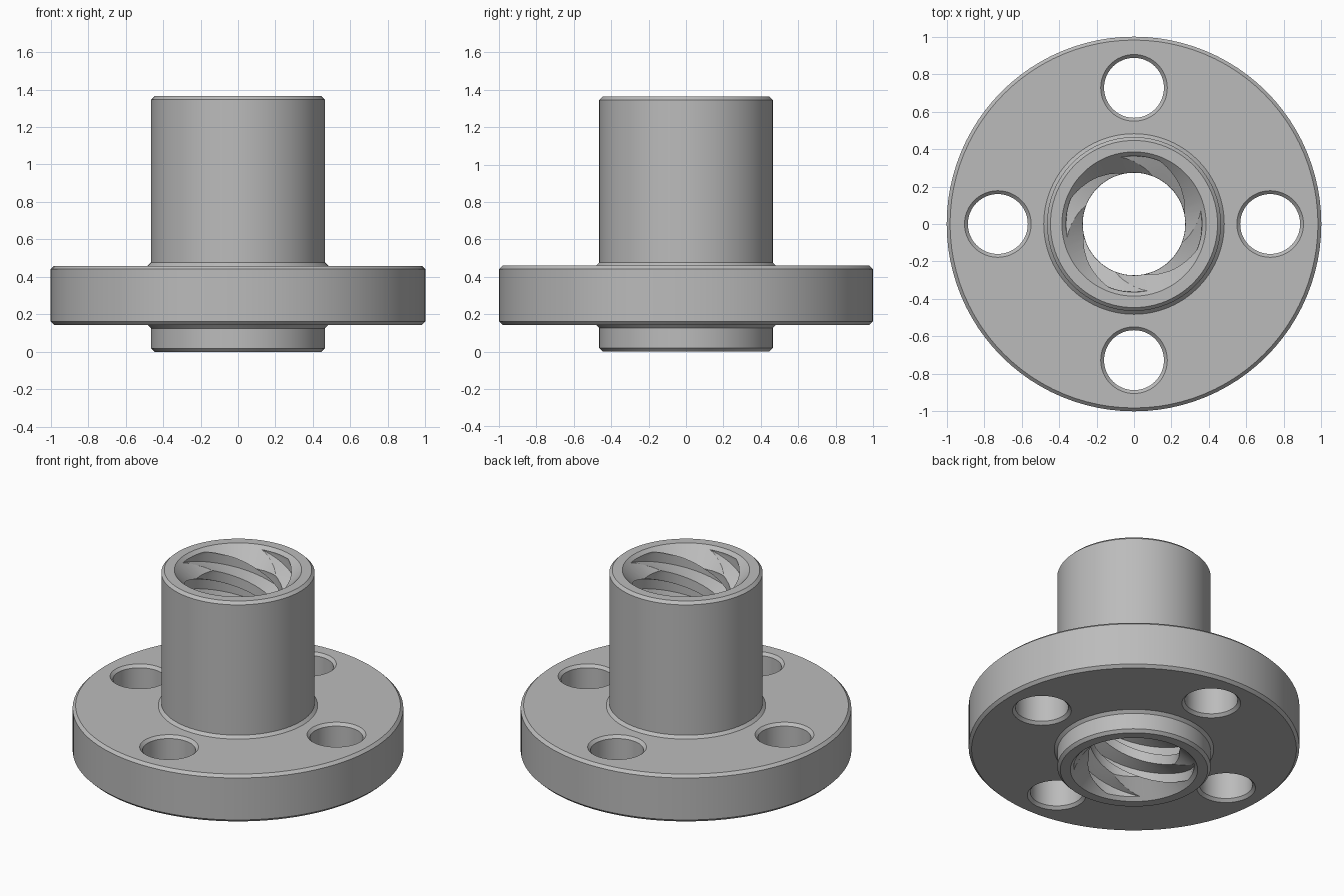
import bpy, bmesh, math

cube = bpy.data.objects.get("Cube")
if cube:
    bpy.data.objects.remove(cube, do_unlink=True)

HEIGHT = 1.364
BODY_R, FLANGE_R = 0.464, 1.0
FLANGE_LOW, FLANGE_TOP = 0.143, 0.459
EDGE = 0.018
MINOR_R, MAJOR_R, MOUTH_R = 0.275, 0.364, 0.385
LEAD, STARTS = 0.727, 4

metal = bpy.data.materials.new("grey metal")
metal.use_nodes = True
grey = (0.5, 0.5, 0.5, 1)
metal.diffuse_color = grey
metal.node_tree.nodes["Principled BSDF"].inputs["Base Color"].default_value = grey


def loft(name, rings):
    """Closed solid from a stack of equal-length rings of points."""
    bm = bmesh.new()
    rows = [[bm.verts.new(p) for p in ring] for ring in rings]
    n = len(rows[0])
    for low, high in zip(rows, rows[1:]):
        for i in range(n):
            j = (i + 1) % n
            bm.faces.new((low[i], low[j], high[j], high[i]))
    bm.faces.new(rows[0][::-1])
    bm.faces.new(rows[-1])
    bmesh.ops.recalc_face_normals(bm, faces=bm.faces)
    mesh = bpy.data.meshes.new(name)
    bm.to_mesh(mesh)
    bm.free()
    mesh.materials.append(metal)
    obj = bpy.data.objects.new(name, mesh)
    bpy.context.collection.objects.link(obj)
    return obj


def lathe(name, profile, segments=96, x=0, y=0):
    """Turned solid from (radius, height) points."""
    turns = [math.tau * i / segments for i in range(segments)]
    return loft(name, [[(x + r * math.cos(a), y + r * math.sin(a), z) for a in turns]
                       for r, z in profile])


def cut(target, cutter):
    mod = target.modifiers.new("cut", "BOOLEAN")
    mod.operation, mod.solver, mod.object = "DIFFERENCE", "EXACT", cutter
    bpy.context.view_layer.objects.active = target
    bpy.ops.object.modifier_apply(modifier=mod.name)
    bpy.data.objects.remove(cutter, do_unlink=True)


# Turned body: sleeve, flange and small sloped collars where they meet
nut = lathe("flanged_nut", [
    (BODY_R - EDGE, 0), (BODY_R, EDGE),
    (BODY_R, FLANGE_LOW - EDGE), (BODY_R + EDGE, FLANGE_LOW),
    (FLANGE_R - EDGE, FLANGE_LOW), (FLANGE_R, FLANGE_LOW + EDGE),
    (FLANGE_R, FLANGE_TOP - EDGE), (FLANGE_R - EDGE, FLANGE_TOP),
    (BODY_R + EDGE, FLANGE_TOP), (BODY_R, FLANGE_TOP + EDGE),
    (BODY_R, HEIGHT - EDGE), (BODY_R - EDGE, HEIGHT)])

# Four bolt holes, bevelled at both faces
HOLE_R, OVER = 0.16, 0.05
for k in range(4):
    a = k * math.pi / 2
    wide = HOLE_R + EDGE + OVER
    cut(nut, lathe("bolt_hole_cutter", [
        (wide, FLANGE_LOW - OVER), (HOLE_R, FLANGE_LOW + EDGE),
        (HOLE_R, FLANGE_TOP - EDGE), (wide, FLANGE_TOP + OVER)],
        48, 0.727 * math.cos(a), 0.727 * math.sin(a)))

# Four-start trapezoidal thread: a twisted lobed bore
PITCH = math.tau / STARTS
FLAT, FLANK = 0.366 * PITCH, 0.134 * PITCH
section = []
for s in range(STARTS):
    a = s * PITCH
    for r0, r1, width, steps in ((MAJOR_R, MAJOR_R, FLAT, 8), (MAJOR_R, MINOR_R, FLANK, 2),
                                 (MINOR_R, MINOR_R, FLAT, 8), (MINOR_R, MAJOR_R, FLANK, 2)):
        for i in range(steps):
            t = i / steps
            section.append((r0 + (r1 - r0) * t, a + width * t))
        a += width
phase = math.radians(102) - FLAT
rows = 90
rings = []
for i in range(rows + 1):
    z = -0.06 + (HEIGHT + 0.12) * i / rows
    twist = phase + math.tau * (z - HEIGHT + 0.02) / LEAD
    rings.append([(r * math.cos(a + twist), r * math.sin(a + twist), z) for r, a in section])
cut(nut, loft("thread_cutter", rings))

# Countersunk mouths at both ends of the bore
for end, way in ((0, 1), (HEIGHT, -1)):
    cut(nut, lathe("mouth_cutter", [
        (MOUTH_R + OVER, end - way * OVER), (MOUTH_R - 0.15, end + way * 0.15)]))

bpy.ops.object.select_all(action="DESELECT")
nut.select_set(True)
bpy.context.view_layer.objects.active = nut
bpy.ops.object.shade_smooth_by_angle(angle=math.radians(25))
